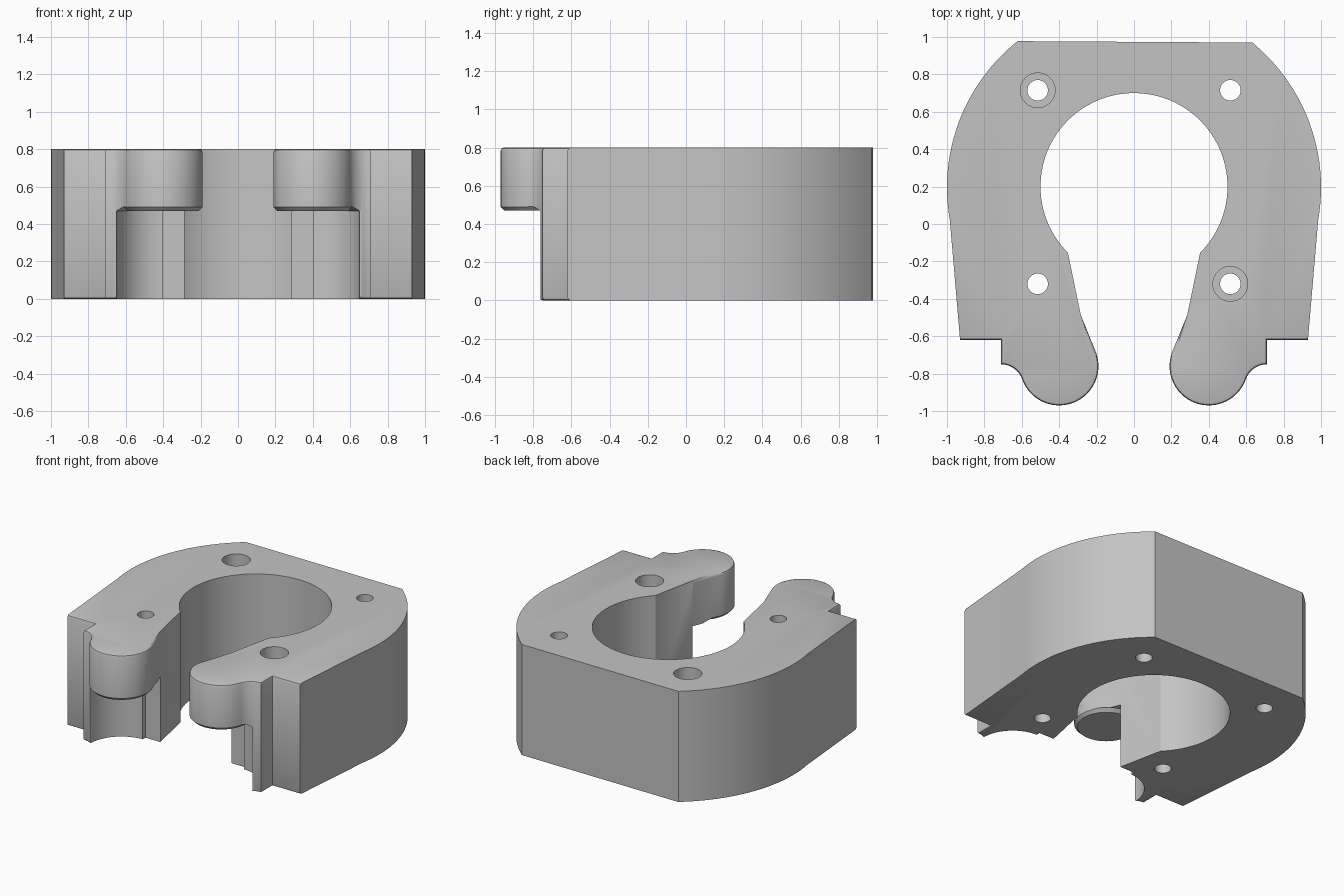
import bpy, bmesh, math
from mathutils import Matrix, Vector

if "Cube" in bpy.data.objects:
    bpy.data.objects.remove(bpy.data.objects["Cube"])

grey = bpy.data.materials.new("plain grey")
grey.diffuse_color = (0.55, 0.55, 0.55, 1)
grey.use_nodes = True
grey.node_tree.nodes["Principled BSDF"].inputs["Base Color"].default_value = grey.diffuse_color


def arc(cx, cy, r, a0, a1, n):
    return [(cx + r * math.cos(math.radians(a0 + (a1 - a0) * i / n)),
             cy + r * math.sin(math.radians(a0 + (a1 - a0) * i / n))) for i in range(n + 1)]


def finish(name, bm):
    bmesh.ops.recalc_face_normals(bm, faces=bm.faces[:])
    me = bpy.data.meshes.new(name)
    bm.to_mesh(me)
    bm.free()
    ob = bpy.data.objects.new(name, me)
    bpy.context.collection.objects.link(ob)
    return ob


def cylinder(name, x, y, r, z0, z1):
    bm = bmesh.new()
    bmesh.ops.create_cone(bm, cap_ends=True, segments=40, radius1=r, radius2=r, depth=z1 - z0,
                          matrix=Matrix.Translation((x, y, (z0 + z1) / 2)))
    return finish(name, bm)


def box(name, x0, x1, y0, y1, z0, z1):
    bm = bmesh.new()
    size = Matrix.Diagonal((x1 - x0, y1 - y0, z1 - z0, 1))
    bmesh.ops.create_cube(bm, size=1, matrix=Matrix.Translation(
        ((x0 + x1) / 2, (y0 + y1) / 2, (z0 + z1) / 2)) @ size)
    return finish(name, bm)


def lathe(name, x, y, profile):
    bm = bmesh.new()
    vs = [bm.verts.new((x + r, y, z)) for r, z in profile]
    es = [bm.edges.new(p) for p in zip(vs, vs[1:])]
    bmesh.ops.spin(bm, geom=vs + es, cent=(x, y, 0), axis=(0, 0, 1),
                   angle=2 * math.pi, steps=64)
    bmesh.ops.remove_doubles(bm, verts=bm.verts[:], dist=1e-4)
    return finish(name, bm)


# Horseshoe outline: left half, then mirrored
left = arc(0, 0.195, 1.0, 128.5, 190, 24)            # outer curve
left += [(-0.93, -0.62), (-0.711, -0.62)]            # side and shoulder
left += arc(-0.711, -0.87, 0.12, 90, 19.5, 8)        # blend into the knuckle
left += arc(-0.40, -0.76, 0.21, 199.5, 380, 28)[1:]  # round knuckle
left += [(-0.285, -0.485)]                           # mouth
left += arc(0, 0.2, 0.5, 225, 90, 32)                # bore
outline = left + [(-x, y) for x, y in reversed(left[:-1])]
outline[-1] = (0.635, 0.97)

bm = bmesh.new()
base = bm.faces.new([bm.verts.new((x, y, 0)) for x, y in outline])
ext = bmesh.ops.extrude_face_region(bm, geom=[base])
bmesh.ops.translate(bm, vec=Vector((0, 0, 0.8)),
                    verts=[v for v in ext["geom"] if isinstance(v, bmesh.types.BMVert)])
bmesh.ops.recalc_face_normals(bm, faces=bm.faces[:])

# Softened front edges on top and bottom
rim = [e for e in bm.edges
       if abs(e.verts[0].co.z - e.verts[1].co.z) < 1e-4
       and (e.verts[0].co.y + e.verts[1].co.y) / 2 < -0.52]
bmesh.ops.bevel(bm, geom=rim, offset=0.016, segments=2, profile=0.5, affect='EDGES')
body = finish("clamp_body", bm)

cutters = []
# Lower clearance sockets under each knuckle
cutters.append(box("front_clearance", -1.2, 1.2, -1.2, -0.762, -0.1, 0.47))
for s, side in ((-1, "left"), (1, "right")):
    cutters.append(lathe(side + "_socket", s * 0.4, -0.76,
                         [(0, -0.12), (0.25, -0.12), (0.25, 0.47), (0.213, 0.493),
                          (0.19, 0.47), (0, 0.47)]))
    xs = sorted((s * 0.405, s * 0.1))
    cutters.append(box(side + "_step", xs[0], xs[1], -1.1, -0.48, -0.1, 0.47))

# Four bolt holes, two with counterbores
for x in (-0.515, 0.515):
    for y in (0.715, -0.32):
        cutters.append(cylinder("bolt_hole", x, y, 0.055, -0.1, 0.9))
cutters.append(cylinder("counterbore", -0.515, 0.715, 0.093, 0.6, 0.9))
cutters.append(cylinder("counterbore", 0.515, -0.32, 0.093, 0.6, 0.9))

for c in cutters:
    c.hide_render = True
    m = body.modifiers.new(c.name, 'BOOLEAN')
    m.operation = 'DIFFERENCE'
    m.solver = 'EXACT'
    m.object = c

# Bake the cuts and remove the cutters
deps = bpy.context.evaluated_depsgraph_get()
mesh = bpy.data.meshes.new_from_object(body.evaluated_get(deps))
body.modifiers.clear()
body.data = mesh
for c in cutters:
    bpy.data.objects.remove(c)
mesh.materials.clear()
mesh.materials.append(grey)
for p in mesh.polygons:
    p.material_index = 0

bpy.ops.object.select_all(action='DESELECT')
body.select_set(True)
bpy.context.view_layer.objects.active = body
bpy.ops.object.shade_smooth_by_angle(angle=math.radians(30))
